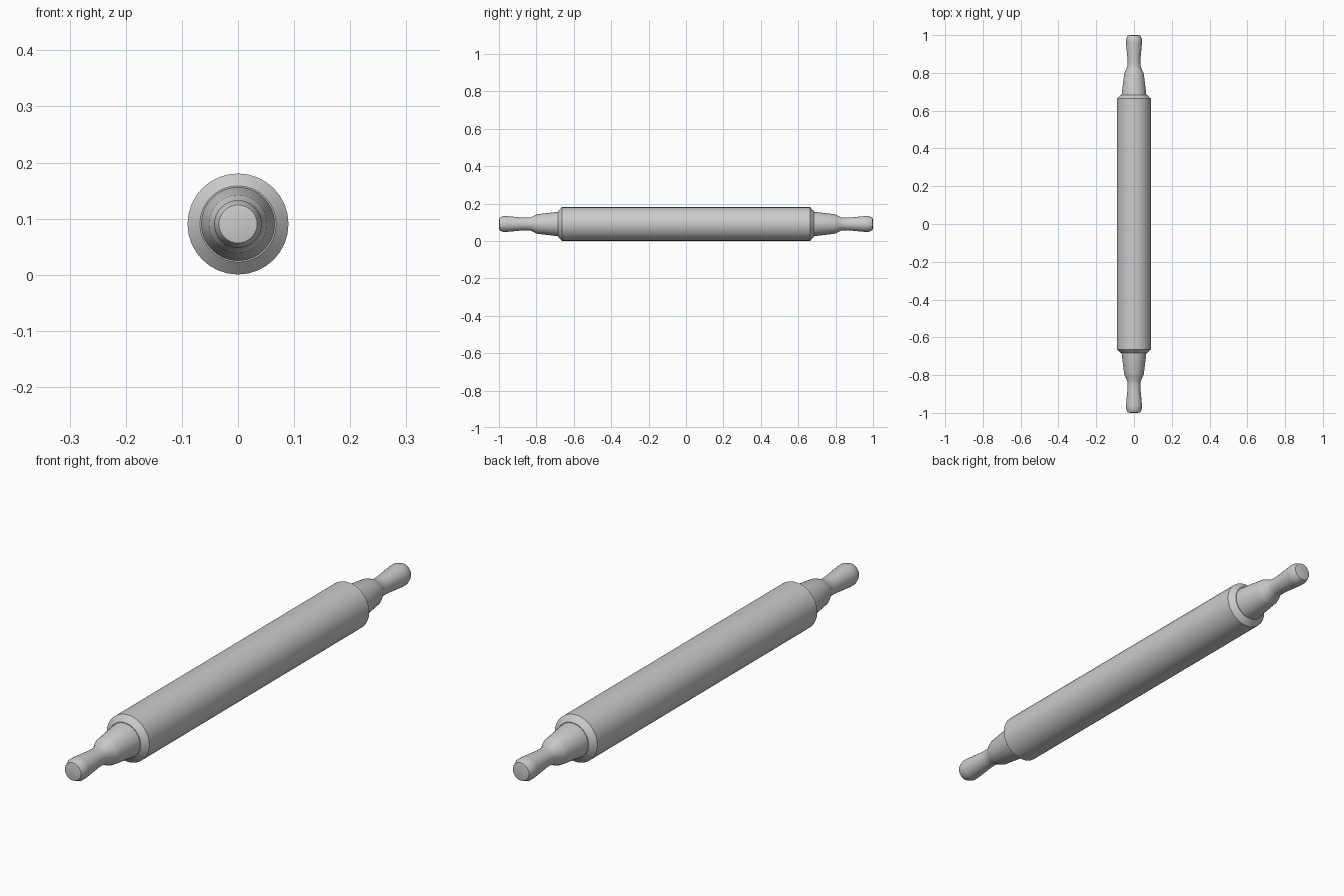
import bpy, bmesh, math

if "Cube" in bpy.data.objects:
    bpy.data.objects.remove(bpy.data.objects["Cube"])

SEGMENTS = 32
AXIS_Z = 0.0905


def lathe(name, profile):
    """Revolve (y, radius) points around the long axis and cap both ends."""
    bm = bmesh.new()
    rings = []
    for y, r in profile:
        ring = []
        for i in range(SEGMENTS):
            a = 2 * math.pi * i / SEGMENTS
            ring.append(bm.verts.new((r * math.sin(a), y, AXIS_Z + r * math.cos(a))))
        rings.append(ring)
    for a, b in zip(rings, rings[1:]):
        for i in range(SEGMENTS):
            j = (i + 1) % SEGMENTS
            bm.faces.new((a[i], a[j], b[j], b[i]))
    bm.faces.new(rings[0])
    bm.faces.new(rings[-1])
    bmesh.ops.recalc_face_normals(bm, faces=bm.faces)
    mesh = bpy.data.meshes.new(name)
    bm.to_mesh(mesh)
    bm.free()
    obj = bpy.data.objects.new(name, mesh)
    bpy.context.collection.objects.link(obj)
    bpy.ops.object.select_all(action='DESELECT')
    obj.select_set(True)
    bpy.context.view_layer.objects.active = obj
    bpy.ops.object.shade_smooth_by_angle(angle=math.radians(30))
    return obj


# Main roller with chamfered ends
lathe("roller", [(-0.684, 0.068), (-0.664, 0.09), (0.664, 0.09), (0.684, 0.068)])

# Handle: tapered collar, narrow neck, flared grip and domed tip
handle = [(0.68, 0.066), (0.795, 0.052), (0.803, 0.049), (0.83, 0.036),
          (0.85, 0.034), (0.88, 0.035), (0.96, 0.0425), (0.975, 0.0425),
          (0.993, 0.036), (0.997, 0.034), (1.0, 0.018)]
for name, side in (("front_handle", -1), ("back_handle", 1)):
    lathe(name, [(side * y, r) for y, r in handle])
